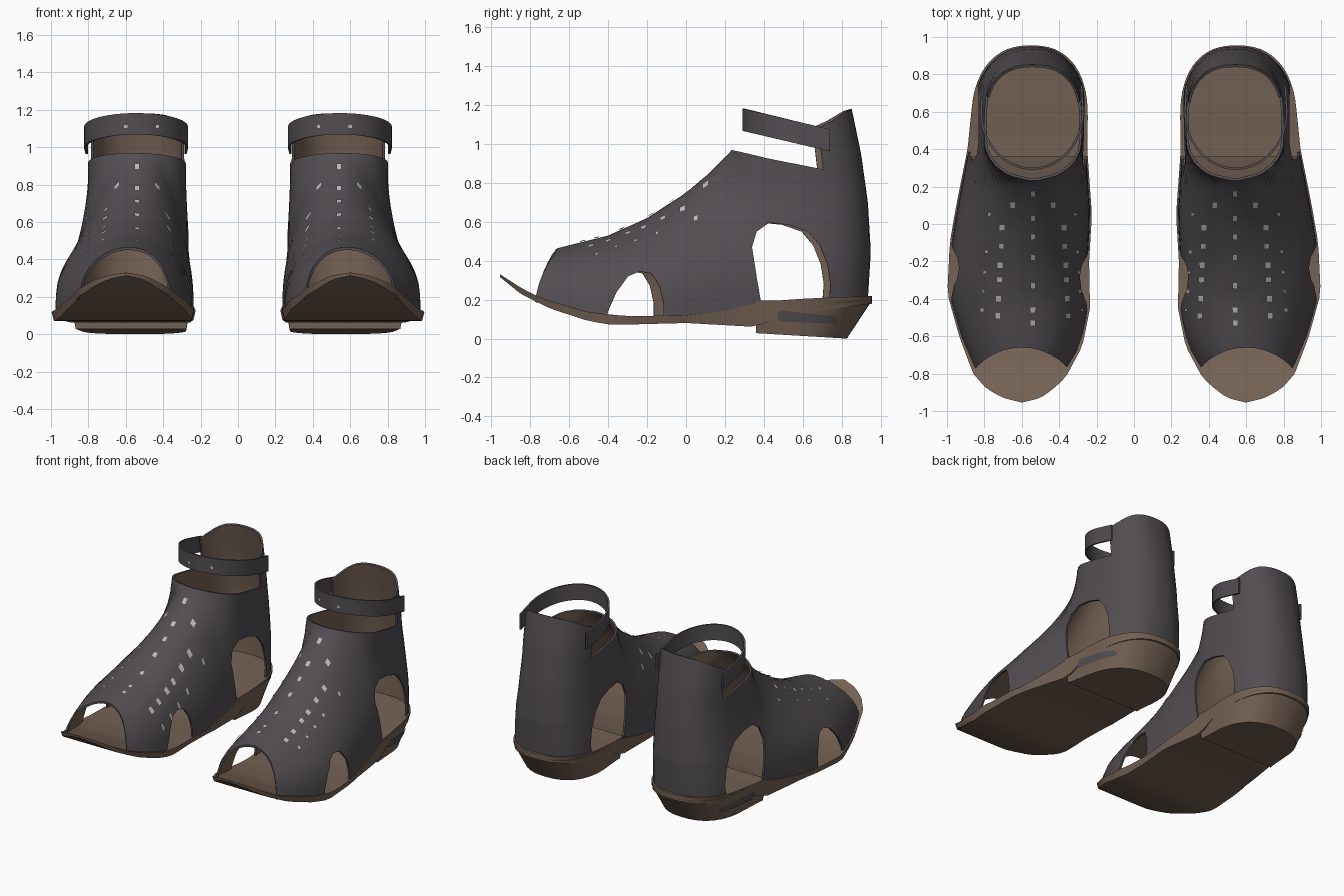
import bpy
import bmesh
import math

cube = bpy.data.objects.get("Cube")
if cube:
    bpy.data.objects.remove(cube, do_unlink=True)


def material(name, color):
    m = bpy.data.materials.new(name)
    m.use_nodes = True
    m.diffuse_color = (*color, 1)
    m.node_tree.nodes["Principled BSDF"].inputs["Base Color"].default_value = (*color, 1)
    return m


LEATHER = material("charcoal leather", (0.085, 0.075, 0.083))
TAN = material("tan lining", (0.175, 0.12, 0.088))
STUD = material("pale stud", (0.5, 0.5, 0.5))

# Guide curves along the foot: (y, value)
OUTER = [(-.955, .60), (-.93, .70), (-.88, .79), (-.8, .86), (-.6, .935), (-.37, .998),
         (-.1, .985), (.1, .95), (.4, .89), (.6, .87), (.96, .86)]
INNER = [(-.955, .60), (-.93, .50), (-.88, .43), (-.82, .365), (-.65, .275), (-.45, .235),
         (-.2, .24), (.05, .225), (.4, .25), (.96, .24)]
CREST = [(-.955, .40), (-.85, .42), (-.72, .45), (-.6, .48), (-.4, .53), (-.2, .62),
         (0, .75), (.13, .86), (.24, .975), (.3, 1.2), (.36, 1.6), (.45, 3)]
SOLE_TOP = [(-.955, .33), (-.85, .262), (-.75, .21), (-.5, .135), (-.3, .115), (0, .12),
            (.2, .145), (.4, .19), (.6, .205), (.96, .22)]
SOLE_BOTTOM = [(-.955, .315), (-.85, .23), (-.7, .155), (-.5, .09), (-.38, .07), (0, .08),
               (.36, .06), (.5, .12), (.96, .18)]
BACK = [(.1, .935), (.45, .95), (.7, .935), (.95, .9), (1.19, .85)]
MID = .55  # y where the heel starts to round
SOLE_BACK = .955


def curve(table, t):
    if t <= table[0][0]:
        return table[0][1]
    for (a, u), (b, v) in zip(table, table[1:]):
        if t <= b:
            return u + (v - u) * (t - a) / (b - a)
    return table[-1][1]


def heel_round(y, back):
    s = min(1, max(0, (y - MID) / (back - MID)))
    return (1 - s ** 2.4) ** (1 / 2.4)


def sole_edge(y, side, inset=0):
    o, i = curve(OUTER, y), curve(INNER, y)
    half = max(0, (o - i) / 2 - inset) * heel_round(y, SOLE_BACK)
    return (o + i) / 2 + side * half


def upper_section(y, z):
    """Centre and half width of the upper at a given length and height."""
    t = min(1, max(0, (z - .25) / .6))
    t = t * t * (3 - 2 * t)
    o = curve(OUTER, y) * (1 - t) + .81 * t
    i = curve(INNER, y) * (1 - t) + .27 * t
    u = min(1, z / curve(CREST, y))
    return (o + i) / 2, .49 * (o - i) * math.sqrt(1 - u ** 3) * heel_round(y, curve(BACK, z))


def new_object(name, verts, faces, mats, fix_normals=True):
    mesh = bpy.data.meshes.new(name)
    mesh.from_pydata(verts, [], faces)
    for m in mats:
        mesh.materials.append(m)
    if fix_normals:
        bm = bmesh.new()
        bm.from_mesh(mesh)
        bmesh.ops.remove_doubles(bm, verts=bm.verts, dist=.0002)
        bmesh.ops.recalc_face_normals(bm, faces=bm.faces)
        bm.to_mesh(mesh)
        bm.free()
    ob = bpy.data.objects.new(name, mesh)
    bpy.context.collection.objects.link(ob)
    return ob


def bake(ob):
    """Replace the mesh by its modified result."""
    deps = bpy.context.evaluated_depsgraph_get()
    mesh = bpy.data.meshes.new_from_object(ob.evaluated_get(deps))
    ob.modifiers.clear()
    ob.data = mesh


def solidify(ob, thickness, lining):
    mod = ob.modifiers.new("thickness", 'SOLIDIFY')
    mod.thickness = thickness
    mod.offset = -1
    mod.material_offset = lining


def loft(rings):
    n = len(rings[0])
    verts = [p for r in rings for p in r]
    faces = [(k * n + j, k * n + (j + 1) % n, (k + 1) * n + (j + 1) % n, (k + 1) * n + j)
             for k in range(len(rings) - 1) for j in range(n)]
    return verts, faces


def spaced(a, b, n):
    return [a + (b - a) * (1 - math.cos(math.pi * j / n)) / 2 for j in range(n + 1)]


# Upper: horizontal rings from sole to ankle
heights = [.08, .14, .2, .26, .32, .38, .43, .442, .455, .467, .48, .495, .51, .53, .55, .58]
heights += [.62 + .038 * k for k in range(16)]
rings = []
for z in heights:
    front = next((y for y in [k * .002 - .955 for k in range(800)] if curve(CREST, y) >= z), 0)
    ys = spaced(front, curve(BACK, z), 28)
    ring = []
    for side, run in ((1, ys[:-1]), (-1, ys[:0:-1])):
        for y in run:
            low = min(curve(SOLE_TOP, y), .2) - .012
            h = z + (low - .08) * max(0, 1 - (z - .08) / .35)
            c, w = upper_section(y, h)
            if y in (ys[0], ys[-1]):
                w = 0
            ring.append((c + side * w, y, h))
    rings.append(ring)
upper = new_object("upper", *loft(rings), [LEATHER, TAN], fix_normals=False)
solidify(upper, .014, 1)


# Cutters for the openings, slightly skewed from outer to inner side
def side_cutter(name, outline, skew):
    far = [(1.2, y, z) for y, z in outline]
    near = [(.05, y - skew, z) for y, z in outline]
    verts, faces = loft([near, far])
    n = len(outline)
    return new_object(name, verts, faces + [tuple(range(n)), tuple(range(n, 2 * n))], [])


toe_ring = [(.6 + .335 * math.cos(a), -1 + .34 * math.sin(a))
            for a in [math.tau * k / 40 for k in range(40)]]
v, f = loft([[(x, y, h) for x, y in toe_ring] for h in (-.1, .8)])
cutters = [
    new_object("toe_cutter", v, f + [tuple(range(40)), tuple(range(40, 80))], []),
    side_cutter("arch_hole_cutter", [(-.41, .02), (-.385, .14), (-.34, .24), (-.28, .32), (-.22, .345),
                (-.16, .335), (-.12, .27), (-.1, .18), (-.1, .02)], .08),
    side_cutter("heel_hole_cutter", [(.42, .1), (.385, .3), (.36, .47), (.385, .55), (.45, .595),
                (.55, .585), (.65, .55), (.71, .48), (.75, .38), (.765, .28), (.75, .1)], .07),
    side_cutter("collar_cutter", [(0, .98), (.24, .977), (.45, .925), (.73, .87), (.705, 1.085),
                (.78, 1.12), (.86, 1.17), (1.1, 1.25), (1.1, 1.4), (0, 1.4)], .07)]
for c in cutters:
    c.hide_render = True
    mod = upper.modifiers.new("opening", 'BOOLEAN')
    mod.object = c
    mod.operation = 'DIFFERENCE'
    mod.solver = 'EXACT'
bake(upper)
for c in cutters:
    bpy.data.objects.remove(c, do_unlink=True)

# Ankle strap: a U-shaped sloping band
path = [(.545 + .278 * math.cos(a), .6 + .31 * math.sin(a))
        for a in [math.pi + math.pi * k / 28 for k in range(29)]]
path = [(.275, .74)] + path + [(.815, .74)]
verts = [(x, y, 1.125 - .235 * (y - .29) + d) for d in (-.057, .057) for x, y in path]
n = len(path)
strap = new_object("ankle_strap", verts, [(j, j + 1, n + j + 1, n + j) for j in range(n - 1)],
                   [LEATHER], fix_normals=False)
solidify(strap, .012, 0)
bake(strap)

# Sole: a curved slab following the foot outline
verts, faces = [], []
stations = spaced(-.955, SOLE_BACK, 44)
for y in stations:
    for table, inset in ((SOLE_TOP, 0), (SOLE_BOTTOM, .012)):
        pair = [(sole_edge(y, s, inset), y, curve(table, y)) for s in (1, -1)]
        verts += pair if inset == 0 else pair[::-1]
sole = new_object("sole", *loft([verts[k:k + 4] for k in range(0, len(verts), 4)]), [TAN])


# Heel: wedge tapering to a shorter base
def heel_point(y0, side, f):
    y = .36 + (y0 - .36) * (.785 + .215 * f)
    base = .028 * (1 - (y0 - .36) / .595)
    return (sole_edge(y0, side, .03 * (1 - f)), y, base + (.195 - base) * f)


ys = [.36 + .595 * math.sin(math.pi / 2 * k / 18) for k in range(19)]
rings = [[heel_point(y, 1, f) for y in ys] + [heel_point(y, -1, f) for y in ys[-2::-1]] for f in (0, 1)]
verts, faces = loft(rings)
n = len(rings[0])
heel = new_object("heel", verts, faces + [tuple(range(n)), tuple(range(n, 2 * n))], [TAN])

# Heel patch: thin plate on the outer side
verts = []
columns = [.47, .49, .55, .61, .67, .73, .76, .775]
for y in columns:
    trim = .016 if y in (columns[0], columns[-1]) else 0
    for z in (.088 - .04 * (y - .47) + trim, .145 - .1 * (y - .47) - trim):
        f = z / .19
        x, _, _ = heel_point(.36 + (y - .36) / (.785 + .215 * f), 1, f)
        verts.append((x + .005, y, z))
patch = new_object("heel_patch", verts,
                   [(k, k + 2, k + 3, k + 1) for k in range(0, len(verts) - 2, 2)],
                   [LEATHER], fix_normals=False)


# Studs: small plates laid on the upper
def surface_z(x, y):
    low, high = .2, curve(CREST, y)
    for _ in range(24):
        z = (low + high) / 2
        c, w = upper_section(y, z)
        low, high = (z, high) if abs(x - c) < w else (low, z)
    return low


spots = [(.54, y, .014) for y in (.16, .03, -.07, -.18, -.33, -.46, -.53)]
for y in (.1, -.02, -.12, -.22, -.3, -.4, -.49):
    spread = .165 + .05 * (-y) - (.05 if y > 0 else 0)
    spots += [(.54 + s * spread, y, .014) for s in (1, -1)]
for y in (.05, -.15, -.26, -.36, -.46):
    spots += [(.545 + s * (.235 + .07 * (-y)), y, .008) for s in (1, -1)]
verts = []
for x, y, r in spots:
    verts += [(x + a * r, y + b * r, surface_z(x + a * r, y + b * r) + .008)
              for a, b in ((-1, -1), (1, -1), (1, 1), (-1, 1))]
for x in (.43, .6):
    verts += [(x + a * .009, .6 - .31 * math.sqrt(1 - ((x - .545) / .278) ** 2) - .005, 1.11 + b * .009)
              for a, b in ((-1, -1), (1, -1), (1, 1), (-1, 1))]
studs = new_object("studs", verts, [tuple(range(k, k + 4)) for k in range(0, len(verts), 4)],
                   [STUD], fix_normals=False)

# Shade, then mirror every part for the other foot
for ob in (upper, strap, sole, heel, patch, studs):
    bpy.ops.object.select_all(action='DESELECT')
    ob.select_set(True)
    bpy.context.view_layer.objects.active = ob
    bpy.ops.object.shade_smooth_by_angle(angle=math.radians(40))
    part = ob.name
    ob.name = "left_" + part
    bm = bmesh.new()
    bm.from_mesh(ob.data)
    for vert in bm.verts:
        vert.co.x = -vert.co.x
    bmesh.ops.reverse_faces(bm, faces=bm.faces)
    mesh = ob.data.copy()
    bm.to_mesh(mesh)
    bm.free()
    bpy.context.collection.objects.link(bpy.data.objects.new("right_" + part, mesh))
